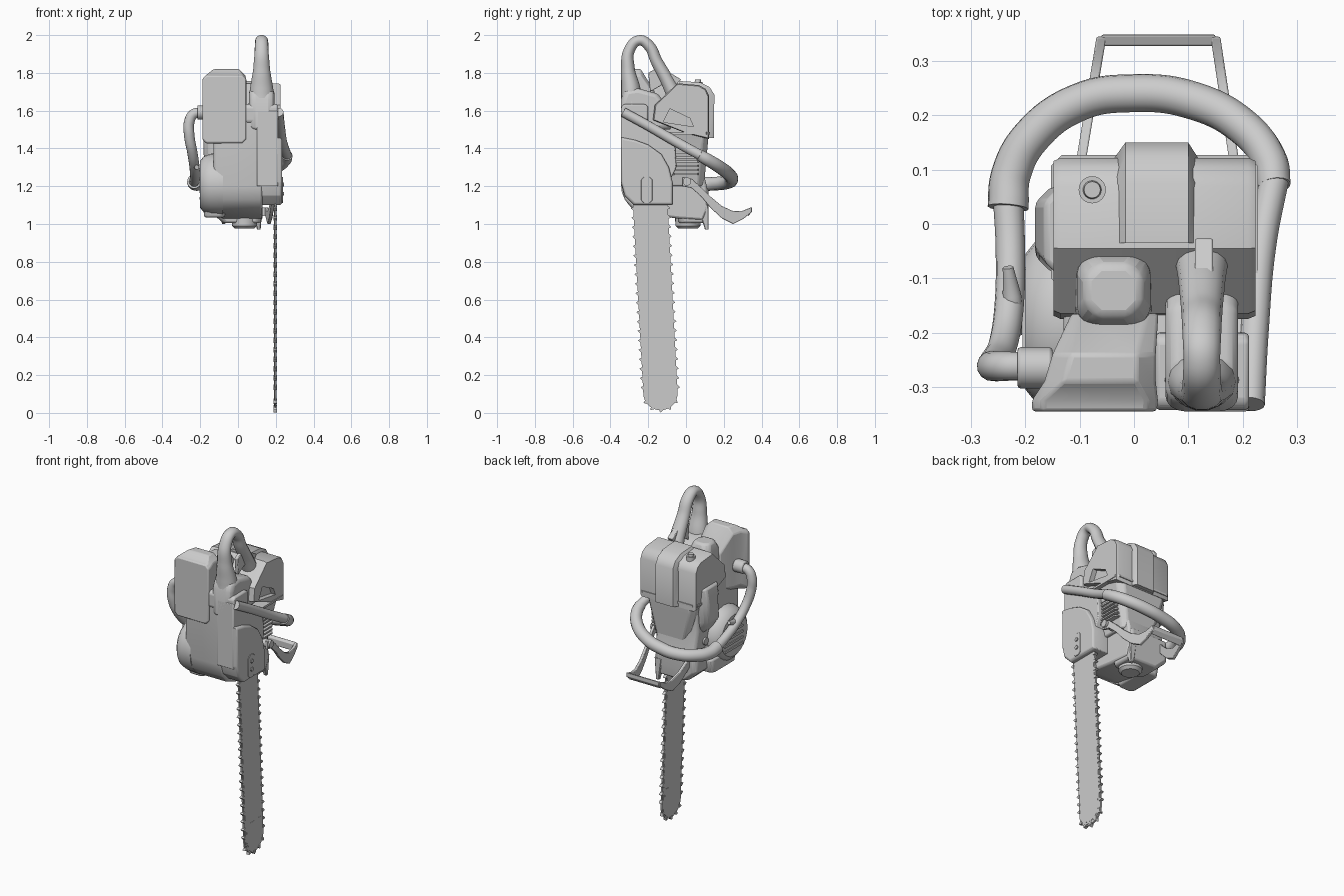
import bpy, bmesh, math
from mathutils import Vector

if "Cube" in bpy.data.objects:
    bpy.data.objects.remove(bpy.data.objects["Cube"])


def finish(ob, bevel=0, angle=35):
    bpy.ops.object.select_all(action='DESELECT')
    ob.select_set(True)
    bpy.context.view_layer.objects.active = ob
    if bevel:
        m = ob.modifiers.new("bevel", 'BEVEL')
        m.width, m.segments, m.limit_method = bevel, 2, 'ANGLE'
        m.angle_limit = math.radians(30)
    bpy.ops.object.shade_smooth_by_angle(angle=math.radians(angle))
    return ob


def loft(name, parts, bevel=0, angle=35):
    """Each part is a list of rings with equal point counts, capped at the ends."""
    bm = bmesh.new()
    for rings in parts:
        vs = [[bm.verts.new(p) for p in r] for r in rings]
        n = len(vs[0])
        for a, b in zip(vs, vs[1:]):
            for i in range(n):
                bm.faces.new((a[i], a[(i + 1) % n], b[(i + 1) % n], b[i]))
        bm.faces.new(vs[0])
        bm.faces.new(vs[-1])
    bmesh.ops.recalc_face_normals(bm, faces=bm.faces[:])
    me = bpy.data.meshes.new(name)
    bm.to_mesh(me)
    bm.free()
    ob = bpy.data.objects.new(name, me)
    bpy.context.collection.objects.link(ob)
    return finish(ob, bevel, angle)


def side(prof, x, s=1.0):
    """Profile in (y, z) placed at x, scaled about its middle."""
    cy = (min(p[0] for p in prof) + max(p[0] for p in prof)) / 2
    cz = (min(p[1] for p in prof) + max(p[1] for p in prof)) / 2
    return [(x, cy + (y - cy) * s, cz + (z - cz) * s) for y, z in prof]


def chamfer_rect(a0, a1, b0, b1, c):
    return [(a0 + c, b0), (a1 - c, b0), (a1, b0 + c), (a1, b1 - c),
            (a1 - c, b1), (a0 + c, b1), (a0, b1 - c), (a0, b0 + c)]


def back(x0, x1, z0, z1, y, c):
    return [(a, y, b) for a, b in chamfer_rect(x0, x1, z0, z1, c)]


def flat(x0, x1, y0, y1, z, c):
    return [(a, b, z) for a, b in chamfer_rect(x0, x1, y0, y1, c)]


def circle(cy, cz, r, n=24):
    return [(cy + r * math.cos(2 * math.pi * i / n), cz + r * math.sin(2 * math.pi * i / n))
            for i in range(n)]


def disc(cx, cy, z, r, n=24):
    return [(x, y, z) for x, y in circle(cx, cy, r, n)]


def tube(name, pts, scale_x=1, cx=0):
    """Smooth round tube through (x, y, z, radius) points."""
    cu = bpy.data.curves.new(name, 'CURVE')
    cu.dimensions, cu.bevel_depth, cu.bevel_resolution = '3D', 1, 5
    cu.resolution_u, cu.use_fill_caps = 8, True
    sp = cu.splines.new('BEZIER')
    sp.bezier_points.add(len(pts) - 1)
    for bp, p in zip(sp.bezier_points, pts):
        bp.co = ((p[0] - cx), p[1], p[2])
        bp.radius = p[3]
        bp.handle_left_type = bp.handle_right_type = 'AUTO'
    ob = bpy.data.objects.new(name, cu)
    bpy.context.collection.objects.link(ob)
    ob.location.x, ob.scale.x = cx, scale_x
    bpy.ops.object.select_all(action='DESELECT')
    ob.select_set(True)
    bpy.context.view_layer.objects.active = ob
    bpy.ops.object.convert(target='MESH')
    return finish(bpy.context.view_layer.objects.active, 0, 50)


# Guide bar with rounded nose, chain band and teeth
C = Vector((-0.135, 0.105))
D = (Vector((-0.19, 1.12)) - C).normalized()
N = Vector((D.y, -D.x))


def bar_outline(r, length=1.03):
    arc = [C + N * r * math.cos(a) - D * r * math.sin(a)
           for a in [math.pi * i / 20 for i in range(21)]]
    return [tuple(p) for p in [C + D * length + N * r] + arc + [C + D * length - N * r]]


loft("guide_bar", [[side(bar_outline(0.082), x) for x in (0.191, 0.204)]])
loft("chain_band", [[side(bar_outline(0.091), x) for x in (0.193, 0.202)]])
loft("bar_nose", [[side(bar_outline(0.070, 0.10), x) for x in (0.1905, 0.2045)]])
teeth = []


def tooth(p, t, out):
    tri = [p - t * .010 - out * .008, p + t * .010 - out * .008, p + t * .010 + out * .006,
           p + t * .005 + out * .014, p - t * .008 + out * .002]
    teeth.append([[(x, q.x, q.y) for q in tri] for x in (0.188, 0.207)])


for i in range(20):
    tooth(C + D * (0.03 + i * 0.05) + N * 0.09, -D, N)
    tooth(C + D * (0.03 + i * 0.05) - N * 0.09, D, -N)
for i in range(1, 6):
    a = math.pi * i / 6
    o = N * math.cos(a) - D * math.sin(a)
    tooth(C + o * 0.09, Vector((o.y, -o.x)), o)
loft("chain_teeth", teeth)

# Crankcase
case = [(-.335, 1.62), (-.34, 1.2), (-.325, 1.13), (-.28, 1.08), (-.2, 1.05), (-.05, 1.03),
        (.09, 1.02), (.115, 1.08), (.11, 1.2), (.085, 1.3), (.1, 1.46), (-.1, 1.6)]
loft("crankcase", [[side(case, -.13, .92), side(case, -.08), side(case, .13)]], .012)

# Starter housing on the left with cooling ribs and pull grip
loft("starter_housing", [[side(circle(-.18, 1.21, r), x)
     for x, r in ((-.08, .165), (-.14, .163), (-.18, .15), (-.2, .125))]])
loft("starter_ribs", [[side(chamfer_rect(-.26, -.08, z, z + .014, .004), x) for x in (-.17, -.205)]
                      for z in (1.13, 1.165, 1.2, 1.235)])
tube("pull_grip", [(-.218, -.205, 1.30, .012), (-.224, -.14, 1.31, .018), (-.232, -.08, 1.33, .010)])

# Fuel tank at the bottom and its caps
loft("tank", [[flat(-.15, .13, -.05, .118, 1.19, .02), flat(-.15, .13, -.05, .118, 1.07, .02),
               flat(-.08, .12, -.04, .11, 1.005, .02)]], .01)
loft("tank_cap", [[disc(.035, .01, z, r) for z, r in ((1.04, .068), (.99, .066), (.975, .05))]])
loft("front_spike", [[flat(.08, .13, .06, .12, 1.1, .005), flat(.1, .12, .1, .12, .972, .004)]])
loft("left_foot", [[flat(-.18, -.06, -.25, .02, 1.12, .02), flat(-.18, -.07, -.23, 0, 1.035, .02)]], .01)

# Clutch cover on the right, with bar plate and nuts
cover = [(-.345, 1.46), (-.343, 1.22), (-.325, 1.15), (-.275, 1.10), (-.07, 1.10), (-.07, 1.22),
         (-.09, 1.3), (-.13, 1.37), (-.2, 1.42), (-.27, 1.445)]
loft("clutch_cover", [[side(cover, .11), side(cover, .222), side(cover, .234, .95)]], .005)
loft("rear_side_panel", [[side([(-.345, 1.6), (-.345, 1.2), (-.1, 1.2), (-.05, 1.3), (-.06, 1.45)], x)
                          for x in (.1, .212)]], .006)
loft("bar_plate", [[side(chamfer_rect(-.237, -.178, 1.11, 1.25, .015), x) for x in (.2, .237)]], .002)
loft("bar_nuts", [[side(circle(-.208, z, .012, 6), x) for x in (.22, .243)] for z in (1.16, 1.21)], 0, 20)

# Cylinder block tapering under the top cover, with cooling fins
loft("cylinder_shroud", [[flat(-.14, .205, -.12, .12, 1.48, .03), flat(-.13, .19, -.12, .115, 1.42, .03),
                          flat(-.07, .15, -.12, .095, 1.2, .03)]], .008)
loft("cooling_fins", [[flat(-.12, .19, -.07, .07, z, .01), flat(-.12, .19, -.07, .07, z + .009, .01)]
                      for z in [1.26 + .022 * i for i in range(7)]])

# Engine top cover: wide shell and raised centre, vent cut in the side
shell = [(-.175, 1.55), (-.165, 1.63), (-.045, 1.745), (.07, 1.735), (.105, 1.715),
         (.122, 1.68), (.122, 1.45), (.0, 1.48)]
ob = loft("top_cover", [[side(shell, -.148, .96), side(shell, -.135), side(shell, .21), side(shell, .224, .96)]])
cut = loft("vent_cutter", [[side([(-.12, 1.54), (-.085, 1.61), (.02, 1.56), (.04, 1.515)], x) for x in (.195, .3)]])
cut.hide_render = True
m = ob.modifiers.new("vent", 'BOOLEAN')
m.object, m.operation = cut, 'DIFFERENCE'
bpy.context.view_layer.objects.active = ob
bpy.ops.object.modifier_apply(modifier="vent")
bpy.data.objects.remove(cut)
ridge = [(-.035, 1.55), (-.035, 1.757), (.075, 1.75), (.125, 1.725), (.15, 1.685), (.148, 1.455), (.05, 1.46)]
low = [(y - .028 if y > .1 else y, z - .025 if z > 1.6 else z) for y, z in ridge]
loft("cover_ridge", [[side(low, -.036), side(ridge, -.016), side(ridge, .1), side(low, .118)]])
loft("cover_seam", [[flat(-.153, .228, -.12, .127, z, .02) for z in (1.475, 1.487)]])
loft("cover_knob", [[disc(-.077, .063, z, r) for z, r in ((1.70, .025), (1.752, .025), (1.752, .017), (1.765, .015))]])
loft("left_air_guide", [[flat(-.165, 0, -.1, .07, 1.56, .03), flat(-.182, 0, -.08, .07, 1.47, .03),
                         flat(-.182, 0, -.09, .06, 1.36, .03), flat(-.13, 0, -.09, .05, 1.28, .03)]], .01)

# Rear filter housing and intake hump
loft("filter_housing", [[back(-.188, .042, 1.43, 1.785, -.345, .02), back(-.188, .044, 1.425, 1.79, -.325, .02),
                         back(-.165, .04, 1.43, 1.82, -.29, .035), back(-.15, .04, 1.43, 1.82, -.24, .035),
                         back(-.115, .045, 1.45, 1.70, -.165, .02)]], .006)
loft("intake_hump", [[flat(-.11, .034, -.2, -.05, 1.55, .02), flat(-.105, .03, -.19, -.055, 1.72, .025),
                      flat(-.09, .015, -.17, -.075, 1.765, .025)]], .012)

# Rear handle loop flaring into its base, with trigger and throttle lock
rear = [(-.345, 1.5), (-.345, 1.66), (-.325, 1.71), (-.26, 1.72), (-.15, 1.69), (-.08, 1.6), (-.08, 1.5)]
loft("handle_base", [[side(rear, .058, .88), side(rear, .08), side(rear, .17), side(rear, .192, .88)]], .012)
tube("rear_handle", [(.125, -.287, 1.62, .058), (.125, -.291, 1.71, .052), (.125, -.307, 1.82, .037),
                     (.125, -.3, 1.92, .03), (.125, -.248, 1.972, .028), (.125, -.197, 1.945, .03),
                     (.125, -.155, 1.86, .032), (.125, -.105, 1.77, .036), (.125, -.06, 1.68, .042)], 1.2, .125)
loft("trigger", [[side([(-.2, 1.80), (-.165, 1.82), (-.12, 1.74), (-.19, 1.70)], x) for x in (.115, .137)]], .004)
loft("throttle_lock", [[side([(-.12, 1.80), (-.1, 1.81), (-.025, 1.765), (-.06, 1.73)], x) for x in (.112, .146)]], .004)
loft("handle_bracket", [[side(chamfer_rect(-.343, -.2, 1.53, 1.635, .015), x) for x in (.04, .212)]], .008)

# Wrap-around front handle: thin rails and thick grip
tube("handle_rail_right", [(.215, -.332, 1.592, .026), (.222, -.2, 1.52, .026), (.235, -.04, 1.428, .027),
                           (.26, .09, 1.357, .027)])
tube("front_grip", [(.258, .07, 1.365, .031), (.25, .115, 1.34, .033), (.2, .18, 1.30, .034),
                    (.1, .23, 1.26, .035), (0, .241, 1.237, .035), (-.1, .225, 1.222, .035),
                    (-.19, .16, 1.214, .036), (-.227, .09, 1.214, .037), (-.232, .03, 1.225, .038)])
tube("handle_rail_left", [(-.232, .05, 1.22, .028), (-.228, -.04, 1.245, .027), (-.23, -.15, 1.30, .027),
                          (-.242, -.225, 1.38, .027), (-.258, -.257, 1.47, .028), (-.258, -.262, 1.54, .028),
                          (-.235, -.262, 1.582, .027), (-.19, -.262, 1.59, .026)])
loft("rail_mount", [[side(circle(-.265, 1.59, .038, 16), x) for x in (-.15, -.215)]], .006)

# Hand guard: two curved arms, crossbar and pivot
path = [(-.02, 1.25, 1.2), (.03, 1.24, 1.19), (.08, 1.195, 1.145), (.13, 1.145, 1.085), (.19, 1.095, 1.03),
        (.25, 1.068, 1.0), (.3, 1.07, 1.025), (.345, 1.088, 1.06)]
arms = []
for x0, x1 in ((-.12, -.06), (.205, .15)):
    rings = []
    for y, zt, zb in path:
        x = x0 + (x1 - x0) * (y + .02) / .365
        rings.append([(x - .009, y, zb), (x + .009, y, zb), (x + .009, y, zt), (x - .009, y, zt)])
    arms.append(rings)
loft("guard_arms", arms, .003)
loft("guard_crossbar", [[side([(.328, 1.08), (.348, 1.089), (.349, 1.065), (.328, 1.04)], x)
                         for x in (-.06, .15)]], .003)
loft("guard_pivot", [[side(circle(.005, 1.225, .022, 16), x) for x in (-.14, .222)]])
